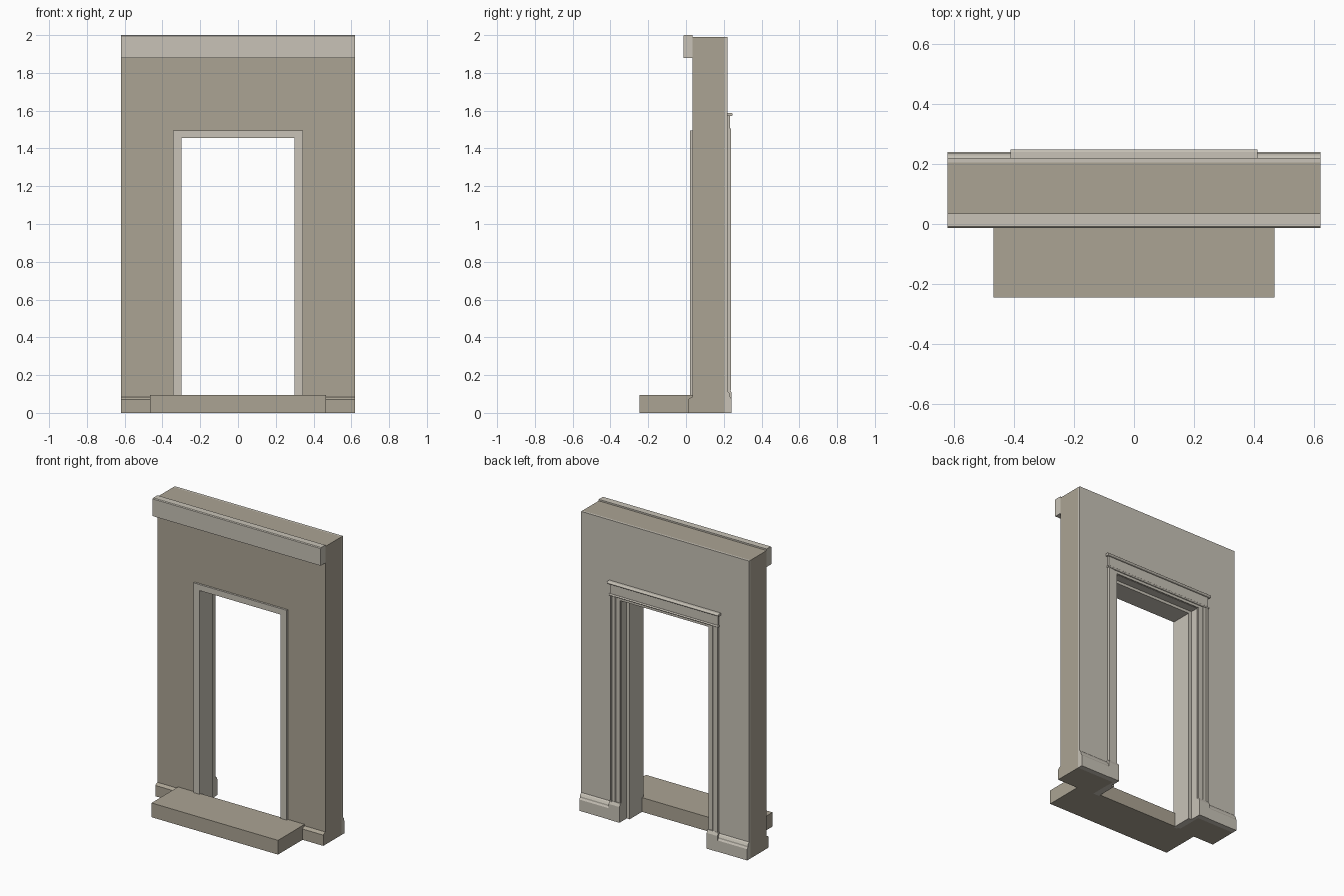
import bpy, bmesh, math

cube = bpy.data.objects.get("Cube")
if cube:
    bpy.data.objects.remove(cube, do_unlink=True)


def material(name, rgb):
    m = bpy.data.materials.new(name)
    m.use_nodes = True
    m.diffuse_color = (*rgb, 1)
    m.node_tree.nodes["Principled BSDF"].inputs["Base Color"].default_value = (*rgb, 1)
    return m


STONE = material("tan stone", (0.41, 0.37, 0.295))
PAINT = material("pale paint", (0.58, 0.545, 0.475))


def prism(name, profile, to_xyz, start, end, mat):
    """Extrude a closed 2D profile between two positions along an axis."""
    bm = bmesh.new()
    lower = [bm.verts.new(to_xyz(a, b, start)) for a, b in profile]
    upper = [bm.verts.new(to_xyz(a, b, end)) for a, b in profile]
    bm.faces.new(lower)
    bm.faces.new(upper[::-1])
    n = len(profile)
    for i in range(n):
        j = (i + 1) % n
        bm.faces.new((lower[i], upper[i], upper[j], lower[j]))
    bmesh.ops.recalc_face_normals(bm, faces=bm.faces)
    mesh = bpy.data.meshes.new(name)
    bm.to_mesh(mesh)
    bm.free()
    mesh.materials.append(mat)
    ob = bpy.data.objects.new(name, mesh)
    bpy.context.collection.objects.link(ob)
    return ob


def along_x(name, profile, x0, x1, mat):      # profile holds (y, z)
    return prism(name, profile, lambda y, z, x: (x, y, z), x0, x1, mat)


def along_z(name, profile, z0, z1, mat):      # profile holds (x, y)
    return prism(name, profile, lambda x, y, z: (x, y, z), z0, z1, mat)


def box(name, x0, x1, y0, y1, z0, z1, mat):
    return along_x(name, [(y0, z0), (y1, z0), (y1, z1), (y0, z1)], x0, x1, mat)


def portal(name, inner, outer, head, top, y0, y1, mat):
    """Upside-down U slab: two legs and a head around the doorway."""
    shape = [(-outer, 0), (-outer, top), (outer, top), (outer, 0),
             (inner, 0), (inner, head), (-inner, head), (-inner, 0)]
    return prism(name, shape, lambda x, z, y: (x, y, z), y0, y1, mat)


def mirror(ob):
    bpy.context.view_layer.objects.active = ob
    ob.modifiers.new("mirror", "MIRROR")


W = 0.62          # half width of the wall
FRONT, PLASTER, BACK = 0.035, 0.205, 0.22

# Wall: stone body with a plaster layer on the inside
portal("stone_wall", 0.342, W, 1.493, 1.99, FRONT, PLASTER, STONE)
portal("plaster_layer", 0.342, W, 1.493, 1.99, PLASTER, BACK, PAINT)

# Door frame with a wider rebate behind it
portal("door_frame", 0.30, 0.344, 1.455, 1.495, 0.022, 0.165, PAINT)
portal("frame_rebate", 0.322, 0.342, 1.474, 1.493, 0.165, BACK, PAINT)

# Doorstep, front plinth and top band
box("doorstep", -0.467, 0.467, -0.245, FRONT, 0, 0.095, STONE)
mirror(along_x("front_plinth", [(FRONT, 0), (0.014, 0), (0.014, 0.072),
                                (0.02, 0.078), (FRONT, 0.085)], 0.345, W, STONE))
along_x("top_band", [(FRONT, 1.88), (-0.014, 1.88), (-0.014, 1.995),
                     (-0.009, 2.0), (FRONT, 2.0)], -W, W, PAINT)

# Inside skirting boards with a moulded top
mirror(along_x("skirting_board", [(BACK, 0), (0.24, 0), (0.24, 0.075), (0.234, 0.085),
                                  (0.234, 0.095), (0.227, 0.108), (BACK, 0.115)],
               0.40, W, PAINT))

# Architrave legs standing on plinth blocks
mirror(along_x("plinth_block", [(BACK, 0), (0.242, 0), (0.242, 0.105),
                                (0.233, 0.125), (BACK, 0.125)], 0.322, 0.402, PAINT))
mirror(along_z("architrave_leg", [(0.326, BACK), (0.326, 0.228), (0.356, 0.228),
                                  (0.36, 0.232), (0.384, 0.232), (0.387, 0.237),
                                  (0.397, 0.237), (0.397, BACK)], 0.12, 1.495, PAINT))

# Door head: lower rail, bead, frieze and cap
box("architrave_head", -0.36, 0.36, BACK, 0.228, 1.476, 1.495, PAINT)
box("frieze_board", -0.397, 0.397, BACK, 0.232, 1.495, 1.575, PAINT)


def rounded_moulding(name, half, depth, z0, z1):
    r = (z1 - z0) / 2
    arc = [(depth - r + r * math.cos(t), z0 + r + r * math.sin(t))
           for t in (math.pi * (i / 6 - 0.5) for i in range(7))]
    along_x(name, [(BACK, z0)] + arc + [(BACK, z1)], -half, half, PAINT)


rounded_moulding("head_bead", 0.403, 0.239, 1.494, 1.506)
rounded_moulding("head_cap", 0.411, 0.247, 1.572, 1.588)
